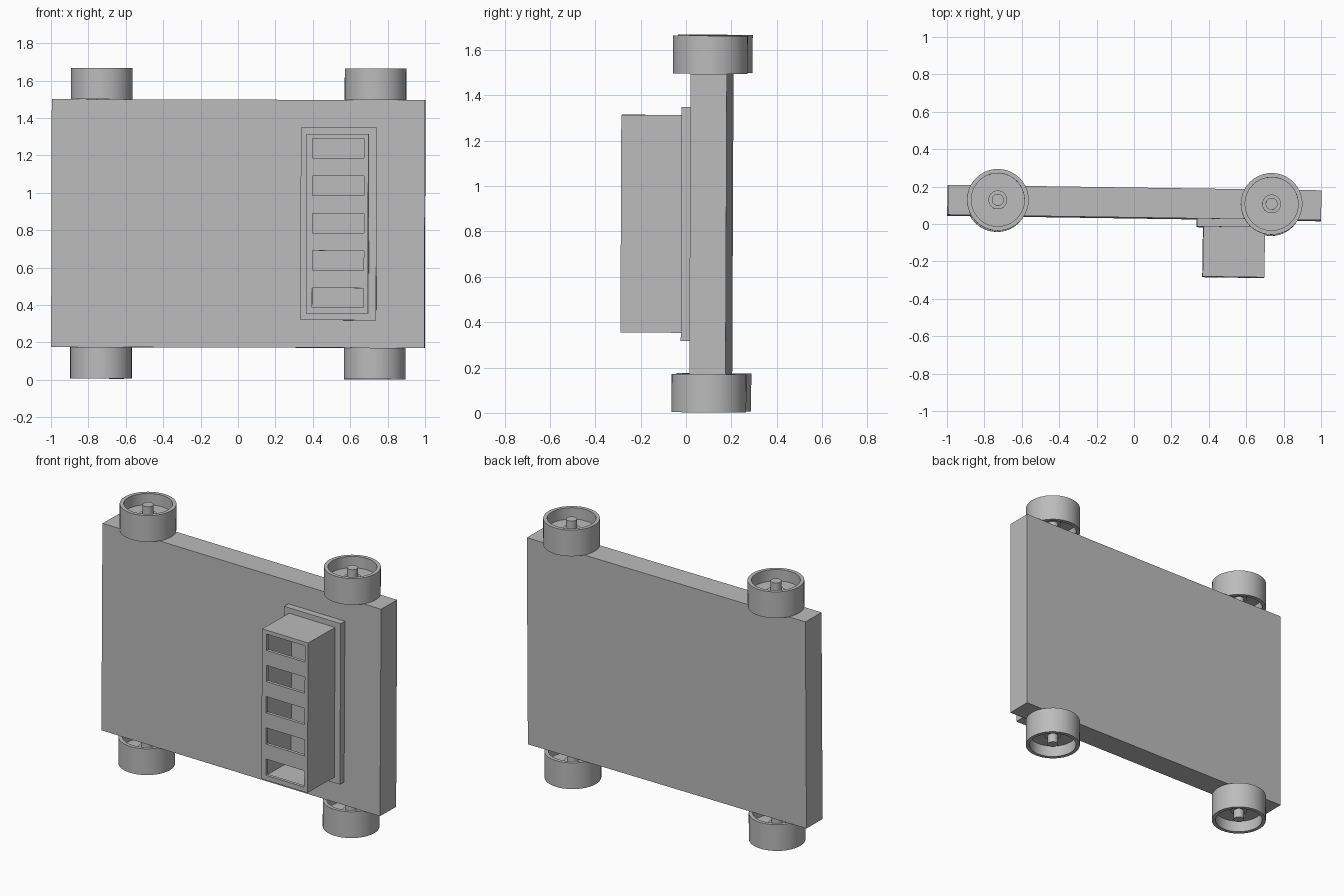
import bpy, bmesh
from math import radians, pi, cos, sin
from mathutils import Matrix, Vector

cube = bpy.data.objects.get("Cube")
if cube:
    bpy.data.objects.remove(cube, do_unlink=True)

# One plain grey for everything
grey = bpy.data.materials.new("plain grey")
grey.use_nodes = True
colour = (0.5, 0.5, 0.5, 1)
grey.diffuse_color = colour
grey.node_tree.nodes["Principled BSDF"].inputs["Base Color"].default_value = colour

# The whole assembly sits very slightly turned and leaning
pivot = Matrix.Translation((0, 0, 0.835))
turn = (Matrix.Rotation(radians(-0.85), 4, 'Z')
        @ Matrix.Rotation(radians(-0.25), 4, 'X')
        @ Matrix.Rotation(radians(0.15), 4, 'Y'))
pose = pivot @ turn @ pivot.inverted()


def add_object(name, bm, place=Matrix()):
    bmesh.ops.recalc_face_normals(bm, faces=bm.faces)
    mesh = bpy.data.meshes.new(name)
    bm.to_mesh(mesh)
    bm.free()
    mesh.materials.append(grey)
    ob = bpy.data.objects.new(name, mesh)
    bpy.context.collection.objects.link(ob)
    ob.matrix_world = pose @ place
    return ob


def box(name, low, high):
    low, high = Vector(low), Vector(high)
    bm = bmesh.new()
    bmesh.ops.create_cube(bm, size=1)
    bmesh.ops.scale(bm, vec=high - low, verts=bm.verts)
    bmesh.ops.translate(bm, vec=(low + high) / 2, verts=bm.verts)
    return add_object(name, bm)


def lathe(name, profile, place, sides=40):
    """Spin a (radius, height) outline around z."""
    bm = bmesh.new()
    verts = [bm.verts.new((r, 0, z)) for r, z in profile]
    edges = [bm.edges.new(pair) for pair in zip(verts, verts[1:])]
    bmesh.ops.spin(bm, geom=verts + edges, cent=(0, 0, 0), axis=(0, 0, 1),
                   angle=2 * pi, steps=sides)
    bmesh.ops.remove_doubles(bm, verts=bm.verts, dist=1e-5)
    ob = add_object(name, bm, place)
    bpy.ops.object.select_all(action='DESELECT')
    ob.select_set(True)
    bpy.context.view_layer.objects.active = ob
    bpy.ops.object.shade_smooth_by_angle(angle=radians(30))
    return ob


# Flat slab body and the mounting plate
FRONT, BACK, BOTTOM, TOP = 0.032, 0.192, 0.173, 1.498
box("slab_body", (-0.998, FRONT, BOTTOM), (0.998, BACK, TOP))
box("mounting_plate", (0.335, -0.01, 0.32), (0.74, FRONT, 1.35))

# Hollow housing with five window slots through its front
housing = box("vent_housing", (0.37, -0.277, 0.355), (0.70, -0.008, 1.315))
cutters = [box("housing_hollow", (0.39, -0.257, 0.375), (0.68, 0.1, 1.295))]
for i in range(5):
    z = 0.438 + 0.2 * i
    cutters.append(box(f"window_cutter_{i + 1}", (0.402, -0.4, z - 0.052),
                       (0.677, -0.2, z + 0.052)))
for cutter in cutters:
    cutter.hide_render = True
    cutter.hide_viewport = True
    cutter.display_type = 'WIRE'
    mod = housing.modifiers.new(cutter.name, 'BOOLEAN')
    mod.operation = 'DIFFERENCE'
    mod.solver = 'EXACT'
    mod.object = cutter

# Cup wheels, open on both sides, with a web disc, hub collar and axle pin
R, RIM, HUB, PIN, H = 0.165, 0.142, 0.05, 0.032, 0.168
wheel = [(0, 0), (PIN, 0), (PIN, 0.06), (HUB, 0.06), (HUB, 0.075), (RIM, 0.075),
         (RIM, 0), (R, 0), (R, H), (RIM, H), (RIM, 0.095),
         (HUB, 0.095), (HUB, 0.105), (PIN, 0.105), (PIN, H - 0.005), (0, H - 0.005)]
for side, x in (("right", -0.732), ("left", 0.732)):
    for level, z, flip in (("upper", TOP, 0), ("lower", BOTTOM, pi)):
        place = Matrix.Translation((x, 0.115, z)) @ Matrix.Rotation(flip, 4, 'X')
        lathe(f"{level}_{side}_wheel", wheel, place)
